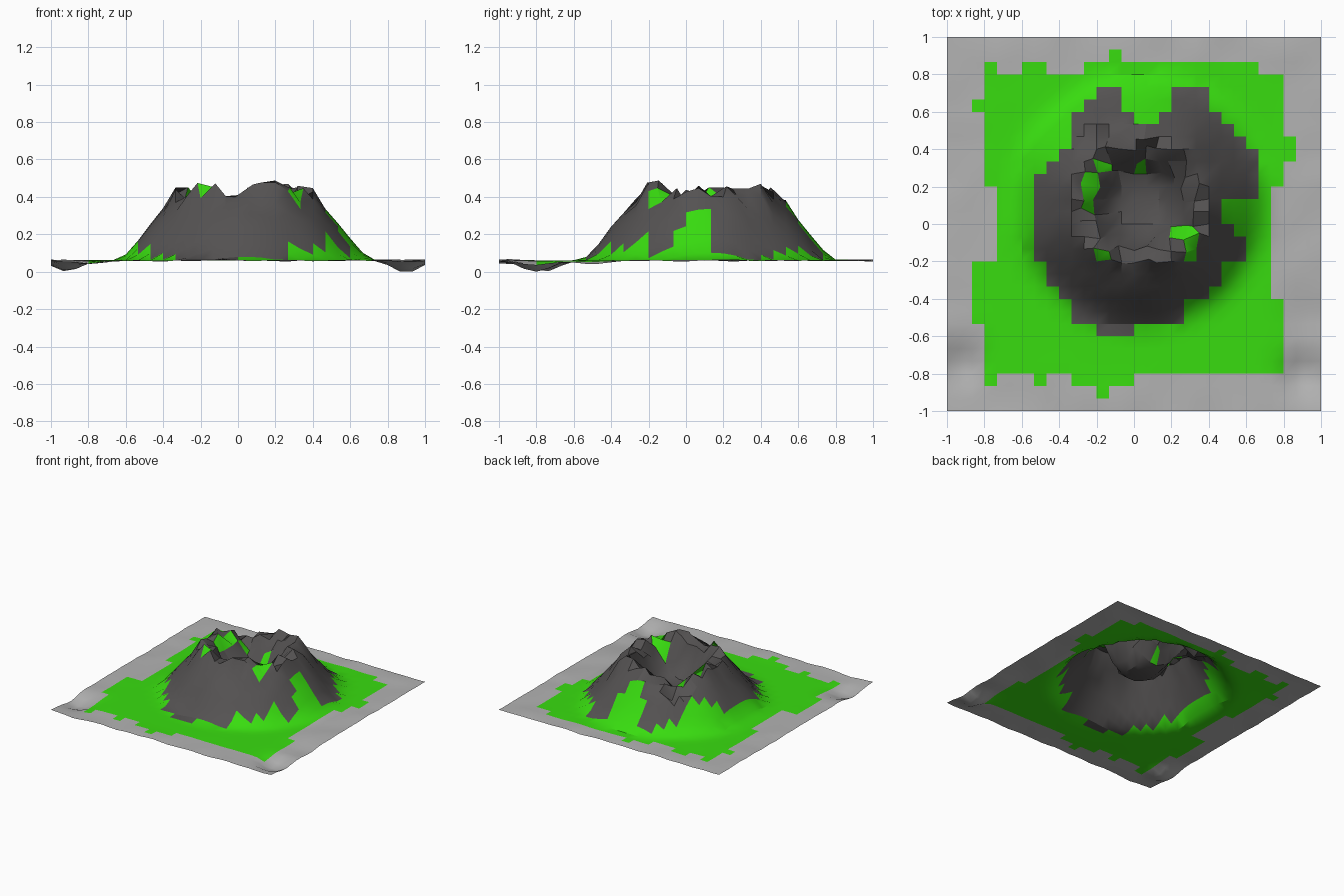
import bpy, bmesh, math, random
from mathutils import Vector, noise

if "Cube" in bpy.data.objects:
    bpy.data.objects.remove(bpy.data.objects["Cube"])

random.seed(4)
N = 30
CELL = 2 / N
CX, CY = 0.03, 0.12          # crater centre

# radius, height of the volcano's section
PROFILE = [(0, .17), (.14, .18), (.19, .25), (.25, .38), (.31, .43), (.37, .43),
           (.44, .33), (.52, .24), (.60, .13), (.67, .065), (.74, .06), (3, .06)]

# rock extents (first, last x) per grid row, from y = -0.60 upwards
ROCK = [(-.17, -.03), (-.30, .30), (-.36, .30), (-.42, .43), (-.47, .48), (-.48, .48),
        (-.50, .62), (-.53, .62), (-.55, .55), (-.56, .48), (-.55, .48), (-.53, .67),
        (-.53, .67), (-.47, .67), (-.43, .67), (-.36, .62), (-.36, .55), (-.36, .47),
        (-.24, .42), (-.20, .40)]

# grass patches: x0, x1, y0, y1
GRASS = [(-.73, .73, -.8, .8), (-.8, -.73, .23, .87), (-.8, -.73, -.87, -.17),
         (-.87, -.8, -.54, -.22), (-.87, -.8, .6, .67), (.73, .8, .19, .8),
         (.73, .8, -.8, -.42), (.8, .87, .35, .48), (-.61, -.48, .8, .87),
         (-.27, .67, .8, .87), (-.1, -.04, .87, .94), (-.55, -.48, -.87, -.8),
         (-.36, -.16, -.87, -.8), (-.1, .03, -.87, -.8), (-.22, -.16, -.94, -.87)]

# grass tufts on the rock
TUFTS = [(-.28, -.2, .1, .17), (-.28, -.2, .23, .3), (-.2, -.13, .27, .34),
         (.03, .09, .3, .36), (-.17, -.1, -.23, -.13), (.2, .34, -.07, 0),
         (.26, .34, -.2, -.07), (0, .13, .53, .6), (-.05, .2, .6, .8)]


def bump(x, y, px, py, size, height):
    return height * math.exp(-((x - px) ** 2 + (y - py) ** 2) / size ** 2)


def section(r):
    for (r0, z0), (r1, z1) in zip(PROFILE, PROFILE[1:]):
        if r <= r1:
            return z0 + (z1 - z0) * (r - r0) / (r1 - r0)
    return .06


def height(x, y):
    r = math.hypot(x - CX, y - CY)
    wobble = .02 * noise.noise(Vector((x * 4, y * 4, 1)))
    z = section(r + (wobble if r > .3 else 0))
    # jagged rim with a high front right and a notch at the back left
    if .2 < r < .42:
        z += random.uniform(-.045, .035)
        z += bump(x, y, .2, -.14, .1, .06) + bump(x, y, .33, .38, .1, .04)
        z += bump(x, y, -.17, -.16, .06, .03)
        z -= bump(x, y, -.18, .40, .14, .10)
    # uneven shore, sinking at the front corners
    edge = max(abs(x), abs(y))
    if edge > .7:
        z += .012 * noise.noise(Vector((x * 6, y * 6, 5))) * (edge - .7) / .3
    for px, py, d in ((-.92, -.75, .05), (.9, -.8, .058), (.93, -.5, .025), (-.8, -.93, .02)):
        z -= bump(x, y, px, py, .11, d)
    return min(z, .51)


def inside(patches, x, y):
    return any(a < x < b and c < y < d for a, b, c, d in patches)


def is_rock(x, y):
    row = math.floor((y + .6) / CELL + .01)
    if not 0 <= row < len(ROCK):
        return False
    a, b = ROCK[row]
    return a < x < b


def material(name, color):
    m = bpy.data.materials.new(name)
    m.diffuse_color = (*color, 1)
    m.use_nodes = True
    m.node_tree.nodes["Principled BSDF"].inputs["Base Color"].default_value = m.diffuse_color
    return m


# terrain grid
bm = bmesh.new()
bmesh.ops.create_grid(bm, x_segments=N, y_segments=N, size=1)
bm.verts.ensure_lookup_table()
centres = {f.index: f.calc_center_median() for f in bm.faces}
for f in bm.faces:
    c = f.calc_center_median()
    if is_rock(c.x, c.y) and not inside(TUFTS, c.x, c.y):
        f.material_index = 2
    elif inside(GRASS, c.x, c.y):
        f.material_index = 1
for v in bm.verts:
    x, y = v.co.x, v.co.y
    v.co.z = height(x, y)
    # ragged teeth around the crater mouth
    r = math.hypot(x - CX, y - CY)
    if .17 < r < .36:
        v.co.x += random.uniform(-.02, .02)
        v.co.y += random.uniform(-.02, .02)
low = min(v.co.z for v in bm.verts)
for v in bm.verts:
    v.co.z -= low if v.co.z < .03 else 0
    v.co.z = max(v.co.z, 0)

mesh = bpy.data.meshes.new("volcano_island")
bm.to_mesh(mesh)
bm.free()
island = bpy.data.objects.new("volcano_island", mesh)
bpy.context.collection.objects.link(island)
mesh.materials.append(material("shore", (.45, .45, .45)))
mesh.materials.append(material("grass", (.04, .72, .005)))
mesh.materials.append(material("rock", (.09, .085, .085)))

bpy.context.view_layer.objects.active = island
island.select_set(True)
bpy.ops.object.shade_smooth_by_angle(angle=math.radians(30))
